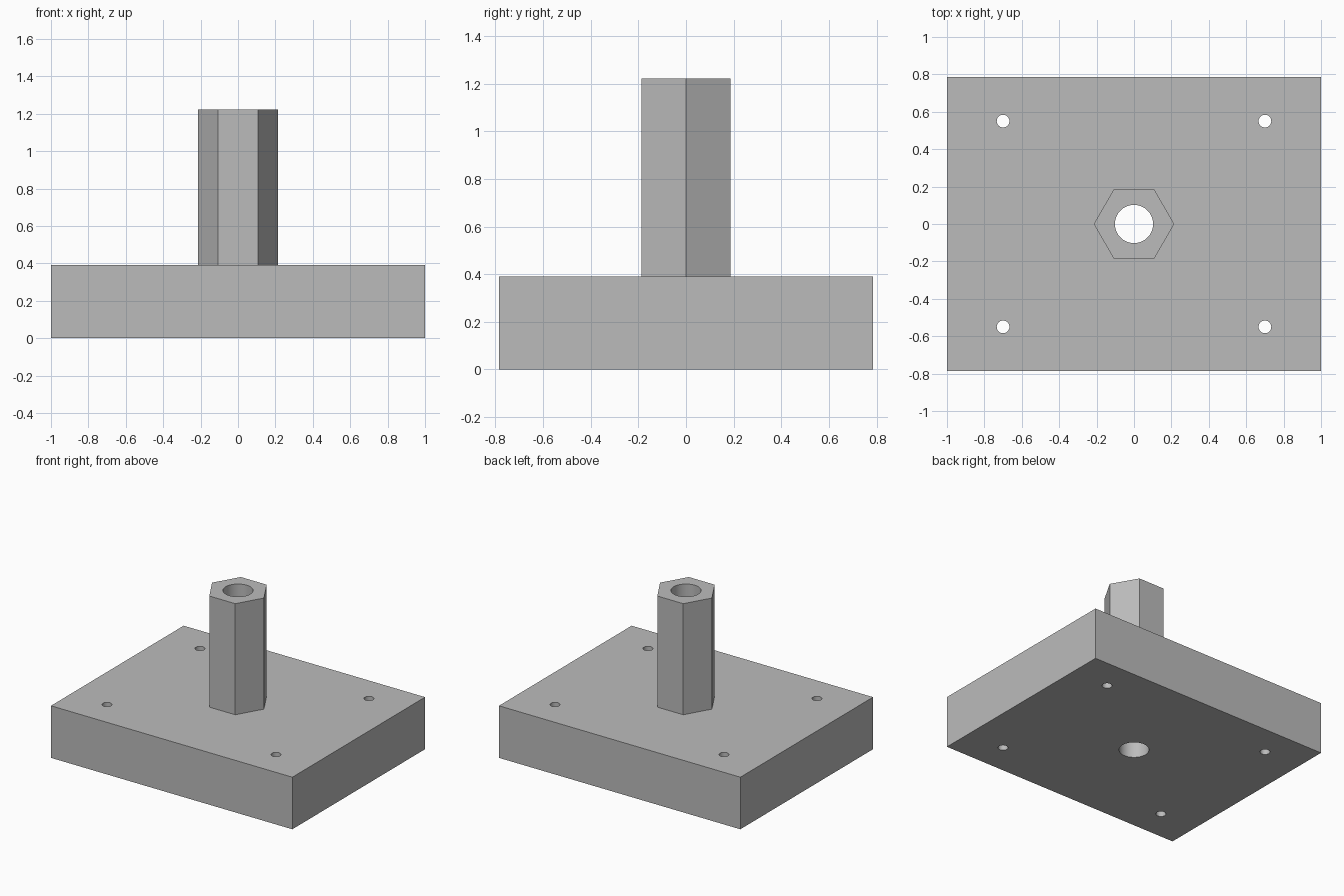
import bpy
import math

cube = bpy.data.objects.get("Cube")
if cube:
    bpy.data.objects.remove(cube, do_unlink=True)

PLATE_HEIGHT = 0.39
TOP = 1.222

# Single grey material
grey = bpy.data.materials.new("plain_grey")
grey.use_nodes = True
COLOUR = (0.5, 0.5, 0.5, 1)
grey.diffuse_color = COLOUR
grey.node_tree.nodes["Principled BSDF"].inputs["Base Color"].default_value = COLOUR


def prism(name, sides, radius, x, y, bottom, top, turn=0):
    bpy.ops.mesh.primitive_cylinder_add(
        vertices=sides, radius=radius, depth=top - bottom,
        location=(x, y, (bottom + top) / 2), rotation=(0, 0, turn))
    obj = bpy.context.object
    obj.name = name
    obj.data.materials.append(grey)
    return obj


def combine(body, tool, operation):
    mod = body.modifiers.new(operation.lower(), 'BOOLEAN')
    mod.object = tool
    mod.operation = operation
    mod.solver = 'EXACT'
    bpy.context.view_layer.objects.active = body
    bpy.ops.object.modifier_apply(modifier=mod.name)
    bpy.data.objects.remove(tool, do_unlink=True)


# Rectangular base plate
bpy.ops.mesh.primitive_cube_add(size=1, location=(0, 0, PLATE_HEIGHT / 2))
body = bpy.context.object
body.name = "base_plate_with_hex_post"
body.scale = (2, 1.57, PLATE_HEIGHT)
bpy.ops.object.transform_apply(location=True, rotation=False, scale=True)
body.data.materials.append(grey)

# Hexagonal post, with corners on the x axis
post = prism("hex_post", 6, 0.215, 0, 0, PLATE_HEIGHT / 2, TOP, math.pi / 6)
combine(body, post, 'UNION')

# Central bore through post and plate
combine(body, prism("bore_cutter", 64, 0.102, 0, 0, -0.1, TOP + 0.1), 'DIFFERENCE')

# Four corner bolt holes
for x in (-0.7, 0.7):
    for y in (-0.55, 0.55):
        cutter = prism("bolt_hole_cutter", 32, 0.034, x, y, -0.1, PLATE_HEIGHT + 0.1)
        combine(body, cutter, 'DIFFERENCE')

# Smooth bores, crisp flat edges
bpy.ops.object.select_all(action='DESELECT')
body.select_set(True)
bpy.context.view_layer.objects.active = body
bpy.ops.object.shade_smooth_by_angle(angle=math.radians(30))
